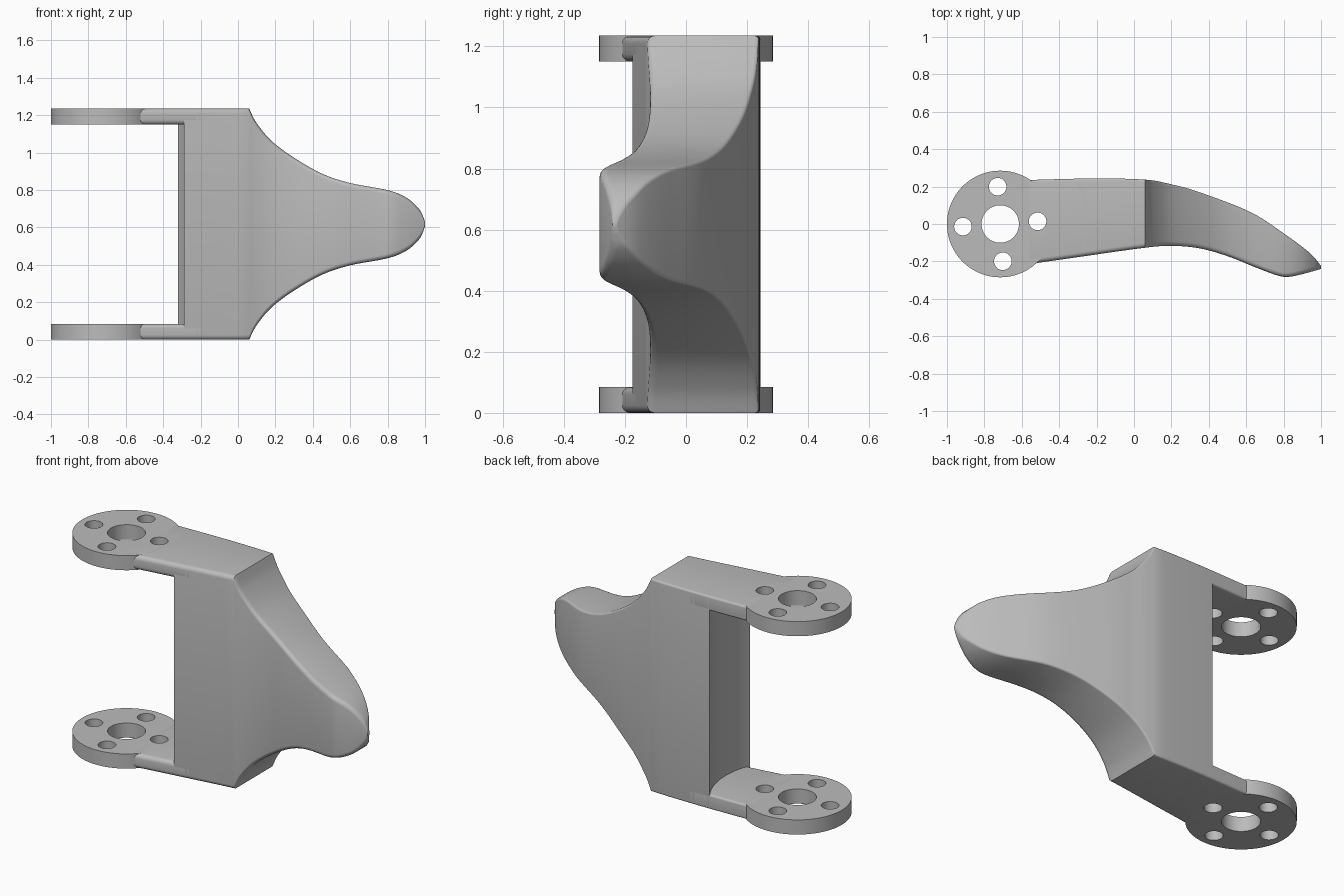
import bpy, bmesh, math

H = 1.235            # overall height
MID = H / 2
T = 0.085            # lug thickness
PIVOT = (-0.715, 0)

if "Cube" in bpy.data.objects:
    bpy.data.objects.remove(bpy.data.objects["Cube"])

grey = bpy.data.materials.new("light grey")
grey.use_nodes = True
grey.diffuse_color = (0.5, 0.5, 0.5, 1)
grey.node_tree.nodes["Principled BSDF"].inputs["Base Color"].default_value = (0.5, 0.5, 0.5, 1)


def smooth(pts, n=8):
    """Catmull-Rom curve through the points."""
    p = [pts[0]] + pts + [pts[-1]]
    out = []
    for a, b, c, d in zip(p, p[1:], p[2:], p[3:]):
        for k in range(n):
            t = k / n
            out.append(tuple(0.5 * (2 * q + (r - o) * t + (2 * o - 5 * q + 4 * r - s) * t * t
                                    + (3 * q - o - 3 * r + s) * t ** 3)
                             for o, q, r, s in zip(a, b, c, d)))
    return out + [pts[-1]]


def lookup(curve, x):
    for (x0, y0), (x1, y1) in zip(curve, curve[1:]):
        if x <= x1:
            return y0 + (y1 - y0) * (x - x0) / (x1 - x0)
    return curve[-1][1]


# Front and back curves seen from above, and the half-height of the finger
front = smooth([(-.6, -.22), (-.3, -.177), (.05, -.128), (.2, -.117), (.35, -.13), (.5, -.172),
                (.65, -.232), (.76, -.273), (.82, -.283), (.9, -.268), (1, -.24)])
back = smooth([(-.6, .234), (-.25, .243), (.05, .238), (.2, .212), (.35, .17), (.62, .065),
               (.8, -.05), (.94, -.155), (1, -.225)])
outline = smooth([(.06, MID), (.1, .54), (.18, .445), (.3, .355), (.45, .27), (.6, .22),
                  (.8, .182), (.9, .142), (.965, .085), (.99, .04), (1, .008)])


def section(x, z0, z1, rf, rb):
    """Rounded rectangle across x, with its own front and back radius."""
    y0, y1 = lookup(front, x), lookup(back, x)
    lim = 0.45 * min(y1 - y0, z1 - z0)
    rf, rb = min(rf, lim), min(rb, lim)
    corners = [(y1 - rb, z1 - rb, rb, 0), (y0 + rf, z1 - rf, rf, 1),
               (y0 + rf, z0 + rf, rf, 2), (y1 - rb, z0 + rb, rb, 3)]
    return [(x, cy + r * math.cos(a), cz + r * math.sin(a))
            for cy, cz, r, q in corners
            for a in [(q + k / 5) * math.pi / 2 for k in range(6)]]


def finish(bm, name):
    bmesh.ops.recalc_face_normals(bm, faces=bm.faces[:])
    me = bpy.data.meshes.new(name)
    bm.to_mesh(me)
    bm.free()
    me.materials.append(grey)
    ob = bpy.data.objects.new(name, me)
    bpy.context.collection.objects.link(ob)
    return ob


def loft(name, rings):
    bm = bmesh.new()
    loops = [[bm.verts.new(p) for p in ring] for ring in rings]
    n = len(loops[0])
    for a, b in zip(loops, loops[1:]):
        for i in range(n):
            j = (i + 1) % n
            bm.faces.new((a[i], a[j], b[j], b[i]))
    bm.faces.new(loops[0])
    bm.faces.new(loops[-1])
    return finish(bm, name)


def cylinder(name, x, y, r, z0, z1, sides=64):
    bm = bmesh.new()
    bmesh.ops.create_cone(bm, cap_ends=True, segments=sides, radius1=r, radius2=r, depth=z1 - z0)
    bmesh.ops.translate(bm, verts=bm.verts, vec=(x, y, (z0 + z1) / 2))
    return finish(bm, name)


def cut(ob, cutters):
    for c in cutters:
        mod = ob.modifiers.new("cut", "BOOLEAN")
        mod.operation = "DIFFERENCE"
        mod.solver = "EXACT"
        mod.object = c
    bpy.context.view_layer.update()
    done = bpy.data.meshes.new_from_object(ob.evaluated_get(bpy.context.evaluated_depsgraph_get()))
    ob.modifiers.clear()
    ob.data = done


parts, helpers = [], []

# Tapering finger, hollowed at its left end to clear the pivot
straight = [(-.4 + .045 * k, MID) for k in range(10)]
finger = loft("finger", [section(x, MID - h, MID + h, .025, .012) for x, h in straight + outline])
clearance = cylinder("clearance_cutter", *PIVOT, .462, -1, 3, 128)
helpers.append(clearance)
cut(finger, [clearance])
parts.append(finger)

# Pivot bore and four bolt holes
holes = [cylinder("bore_cutter", *PIVOT, .1, -1, 3)]
for k in range(4):
    a = math.radians(4 + 90 * k)
    holes.append(cylinder("bolt_cutter", PIVOT[0] + .2 * math.cos(a), .2 * math.sin(a), .047, -1, 3, 32))
helpers += holes

# Upper and lower arms with round lugs
for side, z in (("lower", 0), ("upper", H - T)):
    arm = loft(side + "_arm", [section(-.56 + .03 * k, z, z + T, .025, .012) for k in range(13)])
    lug = cylinder(side + "_lug", *PIVOT, .285, z, z + T, 96)
    cut(arm, holes[1:])
    cut(lug, holes)
    parts += [arm, lug]

for h in helpers:
    bpy.data.objects.remove(h)

bpy.ops.object.select_all(action="DESELECT")
for p in parts:
    p.select_set(True)
bpy.context.view_layer.objects.active = finger
bpy.ops.object.shade_smooth_by_angle(angle=math.radians(32))
